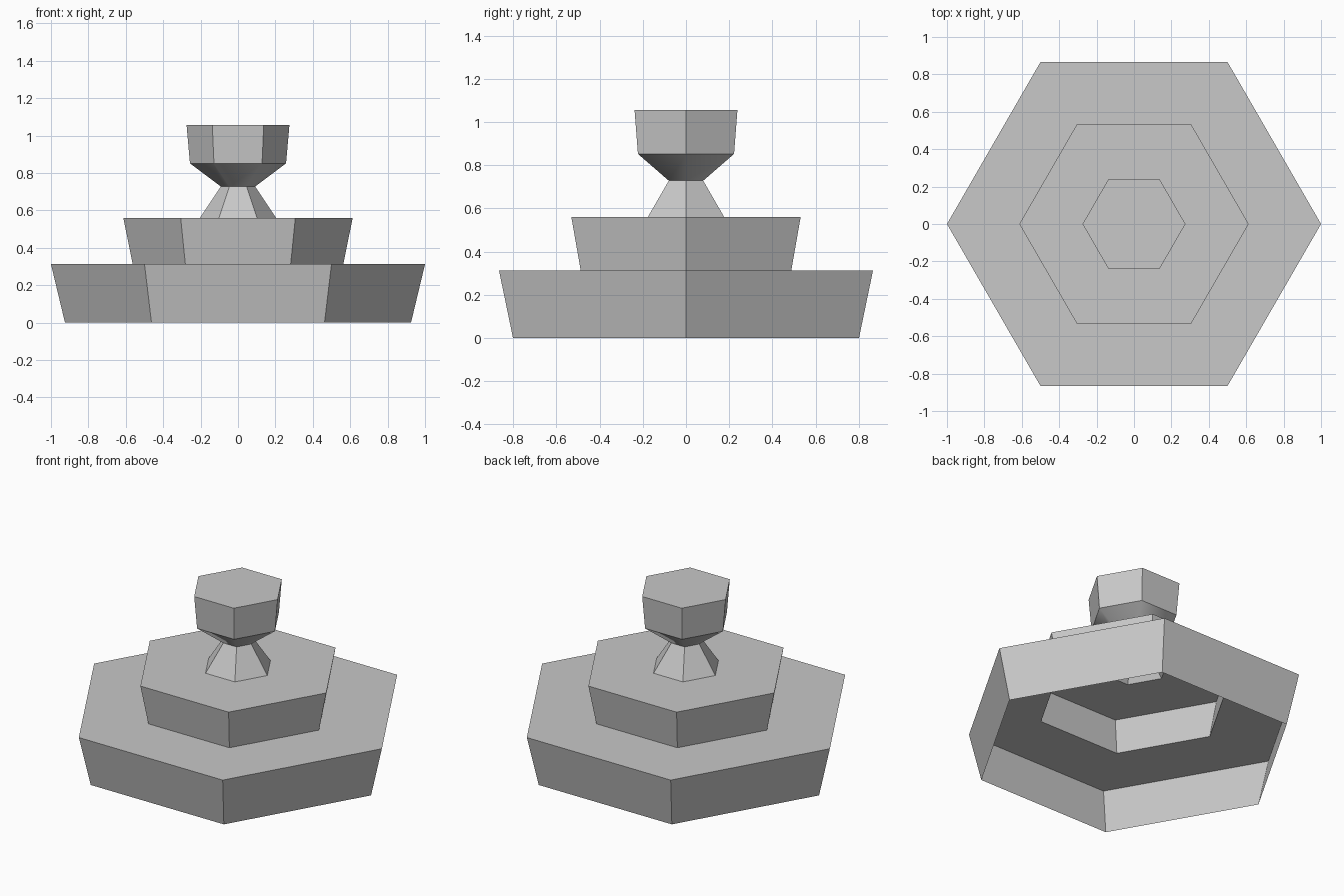
import bpy, bmesh, math

default = bpy.data.objects.get("Cube")
if default:
    bpy.data.objects.remove(default, do_unlink=True)

SIDES = 6

# One plain grey for the whole model
grey = bpy.data.materials.new("stone_grey")
grey.use_nodes = True
colour = (0.58, 0.58, 0.58, 1)
grey.diffuse_color = colour
grey.node_tree.nodes["Principled BSDF"].inputs["Base Color"].default_value = colour


def hex_shell(name, profile, lid=False):
    """Loft a hexagonal shell through (radius, height) pairs, listed upwards."""
    bm = bmesh.new()
    rings = []
    for r, z in profile:
        angles = [math.tau * i / SIDES for i in range(SIDES)]
        rings.append([bm.verts.new((r * math.cos(a), r * math.sin(a), z)) for a in angles])
    for low, high in zip(rings, rings[1:]):
        for i in range(SIDES):
            j = (i + 1) % SIDES
            bm.faces.new((low[i], low[j], high[j], high[i]))
    if lid:
        bm.faces.new(rings[-1])
    mesh = bpy.data.meshes.new(name)
    bm.to_mesh(mesh)
    bm.free()
    mesh.materials.append(grey)
    obj = bpy.data.objects.new(name, mesh)
    bpy.context.collection.objects.link(obj)
    return obj


# Joint heights between the parts
STEP, DECK, WAIST, BRIM, TOP = 0.313, 0.56, 0.728, 0.852, 1.056

# Hollow tiers: flared wall plus the ledge up to the next part
hex_shell("lower_tier", [(0.925, 0), (1.0, STEP), (0.563, STEP)])
hex_shell("upper_tier", [(0.563, STEP), (0.613, DECK), (0.204, DECK)])

# Tapered stem and the bowl it carries
hex_shell("stem", [(0.204, DECK), (0.092, WAIST)])
flare = hex_shell("bowl_underside", [(0.092, WAIST), (0.257, BRIM)])
hex_shell("bowl", [(0.257, BRIM), (0.275, TOP)], lid=True)

# Only the shallow underside of the bowl is smooth
bpy.ops.object.select_all(action="DESELECT")
flare.select_set(True)
bpy.context.view_layer.objects.active = flare
bpy.ops.object.shade_smooth_by_angle(angle=math.radians(42))
